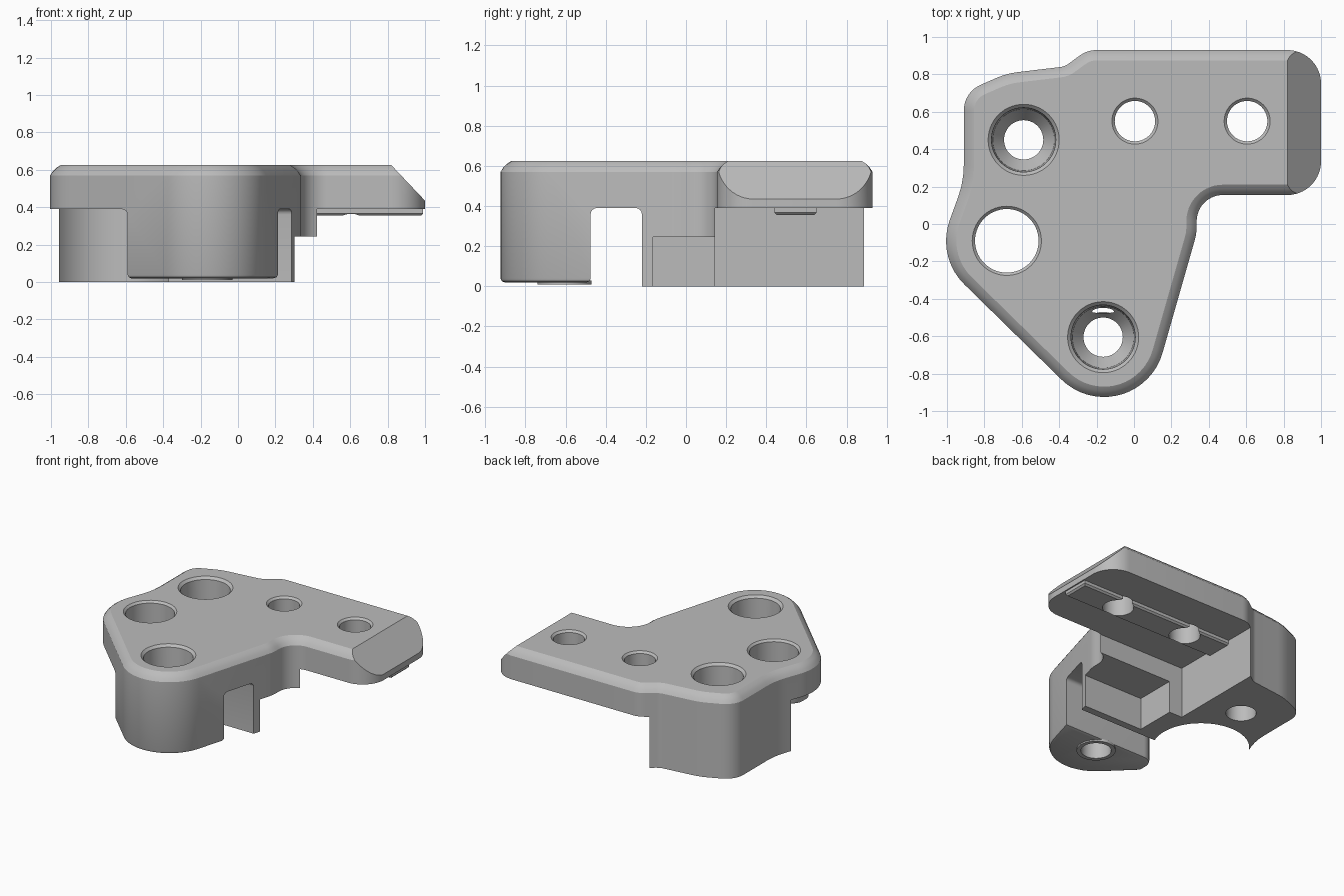
import bpy, bmesh, math
from mathutils import Vector

cube = bpy.data.objects.get("Cube")
if cube:
    bpy.data.objects.remove(cube, do_unlink=True)

grey = bpy.data.materials.new("plain grey")
grey.use_nodes = True
grey.diffuse_color = (0.5, 0.5, 0.5, 1)
grey.node_tree.nodes["Principled BSDF"].inputs["Base Color"].default_value = (0.5, 0.5, 0.5, 1)


def rounded(corners):
    """Outline from (x, y, radius) corners, each replaced by a tangent arc."""
    pts, n = [], len(corners)
    for i, (x, y, r) in enumerate(corners):
        p = Vector((x, y))
        if r == 0:
            pts.append(p)
            continue
        a = (Vector(corners[i - 1][:2]) - p).normalized()
        b = (Vector(corners[(i + 1) % n][:2]) - p).normalized()
        half = a.angle(b) / 2
        centre = p + (a + b).normalized() * (r / math.sin(half))
        start = p + a * (r / math.tan(half)) - centre
        end = p + b * (r / math.tan(half)) - centre
        turn = math.atan2(start.x * end.y - start.y * end.x, start.dot(end))
        steps = max(3, round(abs(turn) / math.radians(7)))
        for k in range(steps + 1):
            t = turn * k / steps
            c, s = math.cos(t), math.sin(t)
            pts.append(centre + Vector((start.x * c - start.y * s, start.x * s + start.y * c)))
    return pts


def finish(bm, name):
    bmesh.ops.recalc_face_normals(bm, faces=bm.faces)
    mesh = bpy.data.meshes.new(name)
    bm.to_mesh(mesh)
    bm.free()
    mesh.materials.append(grey)
    obj = bpy.data.objects.new(name, mesh)
    bpy.context.collection.objects.link(obj)
    return obj


def bevel_level(bm, z, offset, segments, profile, test=lambda v: True):
    """Bevel the rim edges lying at height z."""
    bm.normal_update()
    flat = lambda f: abs(f.normal.z) > 0.9
    edges = [e for e in bm.edges
             if all(abs(v.co.z - z) < 1e-4 and test(v.co) for v in e.verts)
             and len(e.link_faces) == 2 and sum(flat(f) for f in e.link_faces) == 1]
    bmesh.ops.bevel(bm, geom=edges, offset=offset, segments=segments, profile=profile,
                    affect='EDGES', clamp_overlap=True)


def prism_mesh(pts, z0, z1):
    bm = bmesh.new()
    face = bm.faces.new([bm.verts.new((p[0], p[1], z0)) for p in pts])
    top = bmesh.ops.extrude_face_region(bm, geom=[face])["geom"]
    bmesh.ops.translate(bm, vec=(0, 0, z1 - z0),
                        verts=[g for g in top if isinstance(g, bmesh.types.BMVert)])
    bmesh.ops.recalc_face_normals(bm, faces=bm.faces)
    return bm


def block(name, x0, x1, y0, y1, z0, z1):
    return finish(prism_mesh([(x0, y0), (x1, y0), (x1, y1), (x0, y1)], z0, z1), name)


def lathe(name, x, y, profile, sides=56):
    """Solid of revolution from (radius, z) pairs listed bottom to top."""
    bm = bmesh.new()
    rings = [[bm.verts.new((x + r * math.cos(math.tau * k / sides),
                            y + r * math.sin(math.tau * k / sides), z))
              for k in range(sides)] for r, z in profile]
    for lo, hi in zip(rings, rings[1:]):
        for k in range(sides):
            m = (k + 1) % sides
            bm.faces.new((lo[k], lo[m], hi[m], hi[k]))
    bm.faces.new(rings[0])
    bm.faces.new(rings[-1])
    return finish(bm, name)


def cut(obj, cutter):
    mod = obj.modifiers.new("cut", 'BOOLEAN')
    mod.operation, mod.solver, mod.object = 'DIFFERENCE', 'EXACT', cutter
    cutter.hide_render = True
    bpy.context.view_layer.objects.active = obj
    bpy.ops.object.modifier_apply(modifier=mod.name)
    bpy.data.objects.remove(cutter, do_unlink=True)


TOP, UNDER = 0.625, 0.39

# Body: full-height outline with a softened top rim
outline = rounded([
    (1.0, 0.93, 0.18), (1.0, 0.155, 0.18), (0.335, 0.155, 0.14), (0.335, -0.05, 0.25),
    (0.0025, -1.214, 0.325), (-1.057, -0.176, 0.325), (-0.91, 0.227, 0.5),
    (-0.91, 0.705, 0.15), (-0.68, 0.805, 0.4), (-0.37, 0.842, 0.1), (-0.25, 0.93, 0.15)])
bm = prism_mesh(outline, 0, TOP)
bevel_level(bm, TOP, 0.055, 3, 0.33)

# Sloped end of the arm
slope = bmesh.ops.bisect_plane(bm, geom=bm.verts[:] + bm.edges[:] + bm.faces[:],
                               plane_co=(0.82, 0, TOP), plane_no=(0.19, 0, 0.18),
                               clear_outer=True)
bmesh.ops.edgeloop_fill(bm, edges=[g for g in slope["geom_cut"]
                                   if isinstance(g, bmesh.types.BMEdge)])
body = finish(bm, "bracket_body")

# Clearances below the plate: arm, notch, front arch, round relief, column foot
cut(body, block("arm_clearance", -0.31, 1.2, 0.145, 1.2, -0.1, UNDER))
cut(body, block("notch", -0.2, 1.2, -0.165, 0.15, -0.1, 0.245))
arch = prism_mesh(rounded([(-1.3, -0.22, 0), (0.6, -0.22, 0), (0.6, -0.475, 0),
                           (-0.59, -0.475, 0.1), (-0.59, -1.2, 0), (-1.3, -1.2, 0)]),
                  -0.1, UNDER)
bevel_level(arch, UNDER, 0.03, 4, 0.5)
cut(body, finish(arch, "arch"))
cut(body, lathe("round_relief", -0.68, -0.09, [(0.335, -0.1), (0.335, UNDER)]))
cut(body, block("column_foot", -1.2, 0.6, -1.2, -0.4, -0.1, 0.02))

# Soft lower rim of the column
bm = bmesh.new()
bm.from_mesh(body.data)
bevel_level(bm, 0.02, 0.02, 2, 0.5, lambda co: co.y < -0.4)
bm.to_mesh(body.data)
bm.free()

# Foot ring and the raised rail under the arm
ring = lathe("foot_ring", -0.165, -0.605, [(0.135, 0.01), (0.135, 0.03)])
bm = prism_mesh([(-0.32, 0.44), (0.99, 0.44), (0.99, 0.65), (-0.32, 0.65)], 0.355, UNDER + 0.01)
bevel_level(bm, 0.355, 0.012, 1, 0.5)
rail = finish(bm, "arm_rail")

# Holes, as (x, y, profile)
def straight(r):
    return [(r, -0.2), (r, TOP - 0.015), (r + 0.015, TOP), (r + 0.015, TOP + 0.1)]

stepped = [(0.105, -0.2), (0.105, 0.32), (0.165, 0.40), (0.172, TOP - 0.018),
           (0.19, TOP), (0.19, TOP + 0.1)]
holes = [(0.005, 0.55, straight(0.108)), (0.605, 0.55, straight(0.108)),
         (-0.68, -0.09, straight(0.17)),
         (-0.59, 0.45, stepped), (-0.165, -0.605, stepped)]
for x, y, profile in holes:
    cut(body, lathe("hole", x, y, profile))
for x, y, profile in holes[:2]:
    cut(rail, lathe("hole", x, y, profile))
cut(ring, lathe("hole", *holes[4]))

# Shading
bpy.ops.object.select_all(action='DESELECT')
for obj in (body, ring, rail):
    obj.select_set(True)
bpy.context.view_layer.objects.active = body
bpy.ops.object.shade_smooth_by_angle(angle=math.radians(28))
